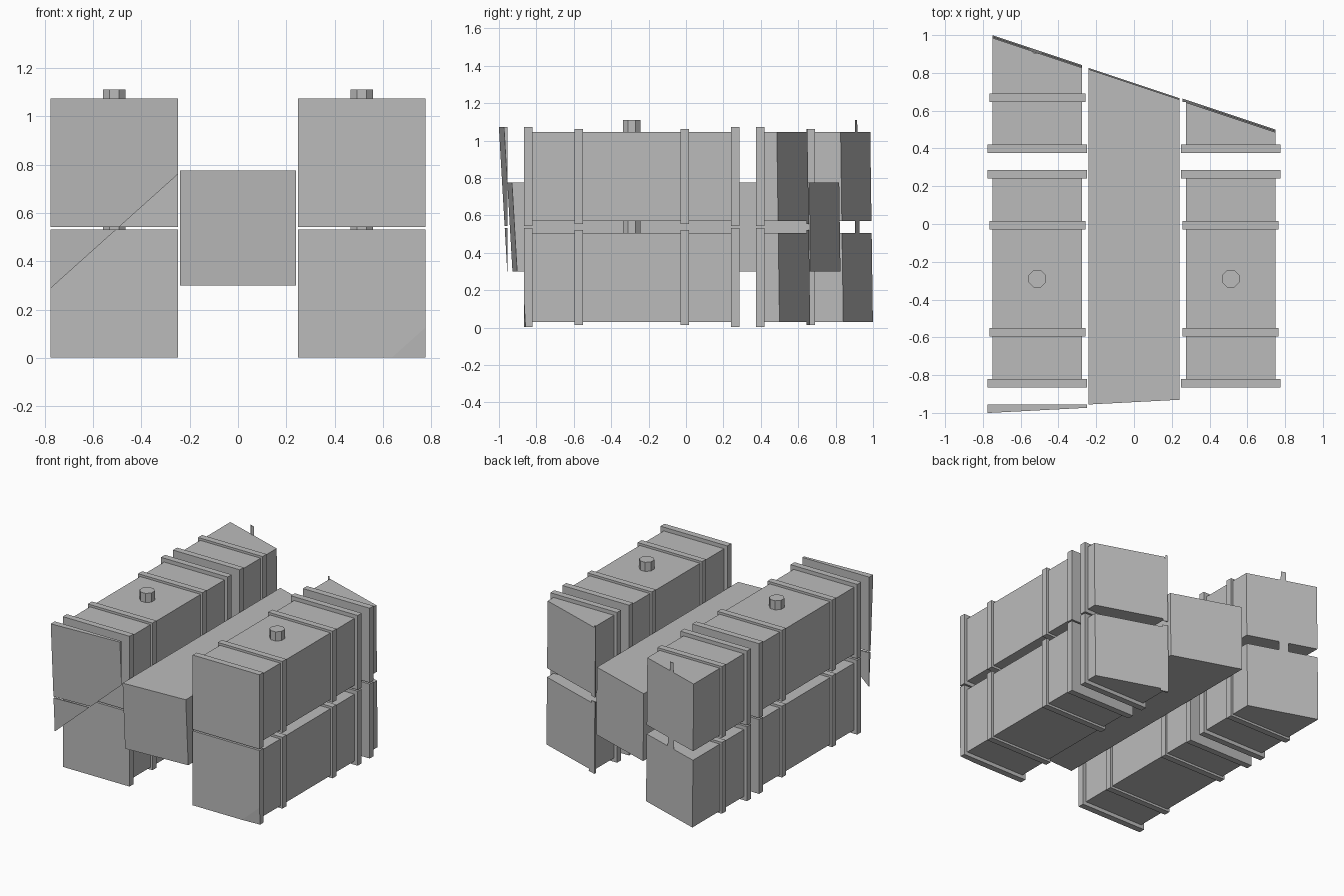
import bpy, bmesh, math
from mathutils import Vector, Matrix

if "Cube" in bpy.data.objects:
    bpy.data.objects.remove(bpy.data.objects["Cube"])

grey = bpy.data.materials.new("plain grey")
grey.diffuse_color = (0.5, 0.5, 0.5, 1)
grey.use_nodes = True
grey.node_tree.nodes["Principled BSDF"].inputs["Base Color"].default_value = grey.diffuse_color

# Slanted planes that trim the whole assembly: point, outward normal
CUTS = [(Vector((0, -0.898, 0)), Vector((0.052, -1, -0.058))),   # front
        (Vector((0, 0.75, 0)), Vector((0.333, 1, 0.014)))]       # back


def finish(name, bm):
    """Trim with both planes, cap the cuts, and make an object if anything remains."""
    for point, normal in CUTS:
        res = bmesh.ops.bisect_plane(bm, geom=bm.verts[:] + bm.edges[:] + bm.faces[:],
                                     dist=1e-5, plane_co=point,
                                     plane_no=normal.normalized(), clear_outer=True)
        edges = [e for e in res["geom_cut"]
                 if isinstance(e, bmesh.types.BMEdge) and e.is_valid and e.is_boundary]
        if edges:
            bmesh.ops.holes_fill(bm, edges=edges, sides=0)
    if bm.faces:
        bmesh.ops.recalc_face_normals(bm, faces=bm.faces[:])
        mesh = bpy.data.meshes.new(name)
        bm.to_mesh(mesh)
        mesh.materials.append(grey)
        bpy.context.collection.objects.link(bpy.data.objects.new(name, mesh))
    bm.free()


def box(name, centre, size):
    bm = bmesh.new()
    bmesh.ops.create_cube(bm, size=1, matrix=Matrix.Translation(centre)
                          @ Matrix.Diagonal((*size, 1)))
    finish(name, bm)


def knob(name, centre, radius, height):
    bm = bmesh.new()
    bmesh.ops.create_cone(bm, cap_ends=True, segments=8, radius1=radius, radius2=radius,
                          depth=height, matrix=Matrix.Translation(centre)
                          @ Matrix.Rotation(math.pi / 8, 4, 'Z'))
    finish(name, bm)


def duct(x, y, z):
    """One square section with end flanges, two ribs and a knob on top."""
    box("duct_body", (x, y, z), (0.476, 1.06, 0.476))
    for s in (-1, 1):
        box("end_flange", (x, y + s * 0.5525, z), (0.526, 0.045, 0.53))
        box("rib", (x, y + s * 0.2825, z), (0.508, 0.045, 0.508))
    knob("top_knob", (x, y, z + 0.27), 0.05, 0.066)


# Two stacked rows on each side, repeated along y
for x in (-0.512, 0.512):
    for z in (0.267, 0.807):
        for i in (-1, 0, 1):
            duct(x, -0.29 + i * 1.24, z)

# Plain beam between the rows
box("central_beam", (0, 0, 0.5375), (0.48, 3, 0.477))
